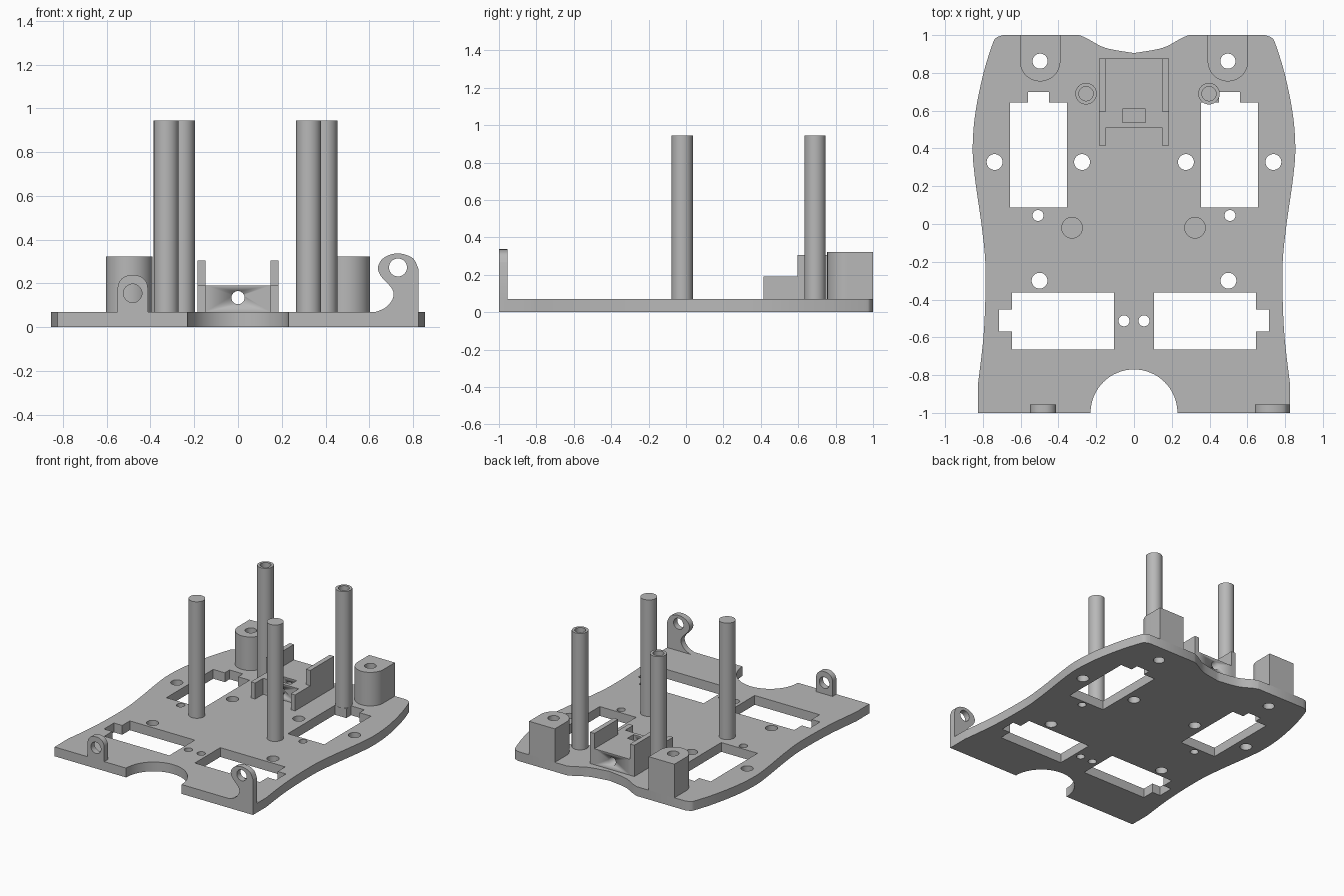
import bpy, bmesh
from math import sin, cos, pi
from mathutils import Vector

if "Cube" in bpy.data.objects:
    bpy.data.objects.remove(bpy.data.objects["Cube"], do_unlink=True)

grey = bpy.data.materials.new("plain grey")
grey.use_nodes = True
grey.diffuse_color = (0.48, 0.48, 0.48, 1)
grey.node_tree.nodes["Principled BSDF"].inputs["Base Color"].default_value = (0.48, 0.48, 0.48, 1)

TOP = 0.07  # deck thickness


def arc(cx, cy, r, start=0.0, end=2 * pi, n=32):
    """Points along an arc; a full turn leaves out the repeated end point."""
    full = abs(end - start) > 6.28
    count = n if full else n + 1
    return [(cx + r * cos(start + (end - start) * i / n),
             cy + r * sin(start + (end - start) * i / n)) for i in range(count)]


def smooth(points, steps=6):
    """Catmull-Rom curve through the points."""
    p = [Vector(q) for q in [points[0]] + points + [points[-1]]]
    out = []
    for a, b, c, d in zip(p, p[1:], p[2:], p[3:]):
        for i in range(steps):
            t = i / steps
            v = 0.5 * (2 * b + (c - a) * t + (2 * a - 5 * b + 4 * c - d) * t ** 2
                       + (3 * b - a - 3 * c + d) * t ** 3)
            out.append(tuple(v))
    return out + [points[-1]]


def flip(points):
    return [(-x, y) for x, y in reversed(points)]


def rect(x0, x1, y0, y1):
    return [(x0, y0), (x1, y0), (x1, y1), (x0, y1)]


def prism(name, loops, low, high, axis="z"):
    """Extrude an outline with holes from low to high along an axis."""
    curve = bpy.data.curves.new(name, "CURVE")
    curve.dimensions = "2D"
    curve.fill_mode = "BOTH"
    curve.extrude = (high - low) / 2
    for loop in loops:
        spline = curve.splines.new("POLY")
        spline.points.add(len(loop) - 1)
        for point, (u, v) in zip(spline.points, loop):
            point.co = (u, v, 0, 1)
        spline.use_cyclic_u = True
    temp = bpy.data.objects.new(name + "_profile", curve)
    bpy.context.collection.objects.link(temp)
    deps = bpy.context.evaluated_depsgraph_get()
    mesh = bpy.data.meshes.new_from_object(temp.evaluated_get(deps))
    bpy.data.objects.remove(temp)
    bpy.data.curves.remove(curve)

    mid = (low + high) / 2
    for vert in mesh.vertices:
        u, v, w = vert.co
        w += mid
        vert.co = {"x": (w, u, v), "y": (u, w, v), "z": (u, v, w)}[axis]
    bm = bmesh.new()
    bm.from_mesh(mesh)
    bmesh.ops.remove_doubles(bm, verts=bm.verts, dist=0.0002)
    bmesh.ops.recalc_face_normals(bm, faces=bm.faces)
    bm.to_mesh(mesh)
    bm.free()
    mesh.materials.clear()
    mesh.materials.append(grey)
    obj = bpy.data.objects.new(name, mesh)
    bpy.context.collection.objects.link(obj)
    bpy.ops.object.select_all(action="DESELECT")
    obj.select_set(True)
    bpy.context.view_layer.objects.active = obj
    bpy.ops.object.shade_smooth_by_angle()
    return obj


# Deck outline: waisted sides, shallow rear scoop, half-round front cutout
side = smooth([(0.825, -0.84), (0.794, -0.56), (0.786, -0.24), (0.804, -0.03),
               (0.841, 0.235), (0.854, 0.394), (0.841, 0.58), (0.799, 0.79),
               (0.75, 0.95), (0.73, 0.985), (0.693, 1)])
scoop = smooth([(0.29, 1), (0.25, 0.983), (0.15, 0.932), (0, 0.905)])
half = [(0.825, -1)] + side + scoop
outline = half + flip(half)[1:] + arc(0, -1, 0.23, pi, 0)

# Deck openings, drawn for one side and mirrored
rear_window = [(0.354, 0.087), (0.656, 0.087), (0.656, 0.643), (0.56, 0.643),
               (0.56, 0.7), (0.45, 0.7), (0.45, 0.643), (0.354, 0.643)]
front_window = [(0.106, -0.664), (0.646, -0.664), (0.646, -0.57), (0.715, -0.57),
                (0.715, -0.452), (0.646, -0.452), (0.646, -0.362), (0.106, -0.362)]
holes = [arc(x, y, r) for x, y, r in [
    (0.497, 0.862, 0.04), (0.738, 0.328, 0.042), (0.275, 0.328, 0.042),
    (0.508, 0.045, 0.029), (0.5, -0.3, 0.042), (0.053, -0.513, 0.029)]]
openings = [rear_window, front_window] + holes
prism("deck", [outline] + openings + [flip(o) for o in openings], 0, TOP)

# Rear corner blocks with rounded fronts
for label, s in (("left", 1), ("right", -1)):
    body = [(s * 0.497 + 0.107, 1), (s * 0.497 - 0.107, 1)] + arc(s * 0.497, 0.862, 0.107, pi, 2 * pi)
    prism(label + "_rear_block", [body, arc(s * 0.497, 0.862, 0.04)], TOP, 0.322)

# Posts: hollow at the rear, solid in the middle
for label, x, y, hollow in (("left_rear_post", 0.397, 0.69, True), ("right_rear_post", -0.254, 0.69, True),
                            ("left_middle_post", 0.323, -0.02, False),
                            ("right_middle_post", -0.328, -0.02, False)):
    loops = [arc(x, y, 0.057)] + ([arc(x, y, 0.038)] if hollow else [])
    prism(label, loops, TOP, 0.945)

# Central bracket: stepped side walls and a block with a slot and a cross bore
wall = [(0.415, TOP), (0.876, TOP), (0.876, 0.305), (0.595, 0.305), (0.595, 0.19), (0.415, 0.19)]
prism("left_bracket_wall", [wall], 0.148, 0.184, "x")
prism("right_bracket_wall", [wall], -0.184, -0.148, "x")
block = prism("bracket_block", [rect(-0.148, 0.148, 0.51, 0.876), rect(-0.061, 0.061, 0.537, 0.61)], TOP, 0.19)
bore = prism("bore_cutter", [arc(0, 0.135, 0.03)], 0.4, 1, "y")
bore.hide_render = True
cut = block.modifiers.new("bore", "BOOLEAN")
cut.operation = "DIFFERENCE"
cut.solver = "EXACT"
cut.object = bore
bpy.context.view_layer.objects.active = block
bpy.ops.object.modifier_apply(modifier="bore")
bpy.data.objects.remove(bore)

# Small front lug
lug = [(-0.55, TOP), (-0.412, TOP)] + arc(-0.472, 0.178, 0.06, 0, pi / 2, 8) + arc(-0.49, 0.178, 0.06, pi / 2, pi, 8)
prism("right_front_lug", [lug, arc(-0.481, 0.155, 0.042)], -1, -0.955, "y")

# Tall hooked front lug
hook = smooth([(0.63, TOP), (0.677, 0.092), (0.708, 0.133), (0.704, 0.175), (0.652, 0.235),
               (0.64, 0.275), (0.66, 0.312), (0.704, 0.334), (0.755, 0.334), (0.802, 0.312), (0.825, 0.265)])
prism("left_front_lug", [hook + [(0.825, TOP)], arc(0.731, 0.273, 0.041)], -1, -0.955, "y")
